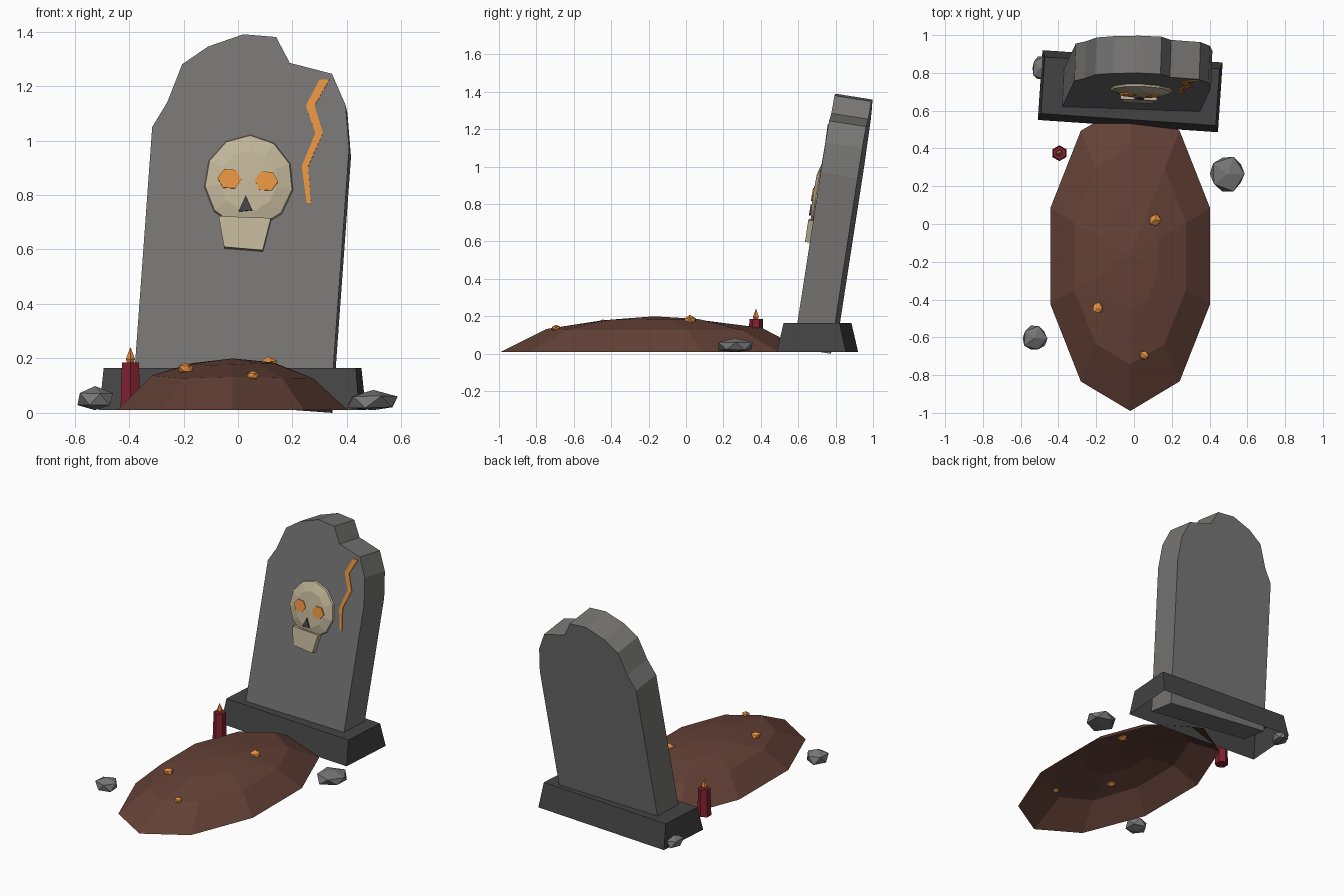
import bpy, bmesh, math, random
from mathutils import Vector

random.seed(4)
cube = bpy.data.objects.get("Cube")
if cube:
    bpy.data.objects.remove(cube)


def material(name, *rgb):
    lin = [((c / 255 + 0.055) / 1.055) ** 2.4 for c in rgb] + [1]
    m = bpy.data.materials.new(name)
    m.use_nodes = True
    m.diffuse_color = lin
    m.node_tree.nodes["Principled BSDF"].inputs["Base Color"].default_value = lin
    return m


STONE = material("grey stone", 118, 117, 116)
DARK = material("dark stone", 68, 68, 68)
ROCK = material("rock grey", 118, 118, 119)
DIRT = material("brown dirt", 100, 65, 55)
BONE = material("bone", 192, 180, 152)
GLOW = material("glowing orange", 230, 146, 64)
WAX = material("dark red wax", 130, 34, 48)


def finish(name, bm, mat):
    bmesh.ops.recalc_face_normals(bm, faces=bm.faces)
    me = bpy.data.meshes.new(name)
    bm.to_mesh(me)
    bm.free()
    me.materials.append(mat)
    ob = bpy.data.objects.new(name, me)
    bpy.context.collection.objects.link(ob)
    return ob


def loft(name, rings, mat, cap_start=True, cap_end=True):
    """Skin a list of equally long point rings; a one-point ring makes a tip."""
    bm = bmesh.new()
    vs = [[bm.verts.new(p) for p in r] for r in rings]
    for a, b in zip(vs, vs[1:]):
        n = len(a)
        for i in range(n):
            j = (i + 1) % n
            if len(b) == 1:
                bm.faces.new((a[i], a[j], b[0]))
            else:
                bm.faces.new((a[i], a[j], b[j], b[i]))
    if cap_start:
        bm.faces.new(vs[0])
    if cap_end and len(vs[-1]) > 1:
        bm.faces.new(vs[-1])
    return finish(name, bm, mat)


def ngon(n, cx, cy, rx, ry, start=-90):
    angles = [math.radians(start + 360 * i / n) for i in range(n)]
    return [(cx + rx * math.cos(a), cy + ry * math.sin(a)) for a in angles]


# Plane of the leaning headstone's front; depth runs back into the stone
BACK = Vector((0.035, 1, -0.157)).normalized()


def on_stone(pts, depth):
    return [Vector((x, 0.582 - 0.035 * x + 0.157 * z, z)) + BACK * depth for x, z in pts]


def slab(name, pts, near, far, mat):
    return loft(name, [on_stone(pts, far), on_stone(pts, near)], mat)


# Headstone with a broken shoulder
outline = [(-0.385, 0.084), (-0.315, 1.05), (-0.26, 1.14), (-0.205, 1.28),
           (-0.11, 1.345), (0.02, 1.39), (0.14, 1.38), (0.19, 1.285),
           (0.345, 1.245), (0.395, 1.13), (0.408, 0.97), (0.34, 0.031)]
slab("headstone", outline, 0, 0.2, STONE)

# Glowing crack, tapering downward
path = [(0.318, 1.224), (0.265, 1.127), (0.298, 1.027), (0.246, 0.905), (0.26, 0.77)]
half = [0.018, 0.016, 0.014, 0.012, 0.008]
edge = [(x - w, z) for (x, z), w in zip(path, half)]
edge += [(x + w, z) for (x, z), w in reversed(list(zip(path, half)))]
slab("crack", edge, -0.005, 0.003, GLOW)

# Skull relief
rings = [on_stone(ngon(11, 0.04, 0.848, 0.166 * s, 0.174 * s, 88), d)
         for s, d in ((1, 0.004), (0.97, -0.012), (0.64, -0.03))]
loft("skull", rings + [on_stone([(0.04, 0.848)], -0.034)], BONE)
jaw = [(-0.07, 0.717), (0.122, 0.71), (0.092, 0.592), (-0.05, 0.604)]
slab("jaw", jaw, -0.036, 0.004, BONE)
for side, ex, ez in (("right", -0.03, 0.854), ("left", 0.105, 0.846)):
    slab(side + "_eye", ngon(6, ex, ez, 0.044, 0.039, -4), -0.037, -0.028, GLOW)
slab("nose", [(0.03, 0.793), (0.003, 0.734), (0.054, 0.739)], -0.039, -0.03, DARK)

# Plinth, open underneath
yaw = math.radians(-3.9)


def plinth_ring(hw, hd, z):
    return [(-0.02 + x * math.cos(yaw) - y * math.sin(yaw),
             0.703 + x * math.sin(yaw) + y * math.cos(yaw), z)
            for x, y in ((-hw, -hd), (hw, -hd), (hw, hd), (-hw, hd))]


loft("plinth", [plinth_ring(0.478, 0.185, 0.01), plinth_ring(0.464, 0.15, 0.165)],
     DARK, cap_start=False)

# Grave mound, a faceted shell
levels = ((1, 0.01), (0.7, 0.132), (0.35, 0.18))
rings = []
for s, z in levels:
    wobble = 0.008 if s < 1 else 0
    rings.append([(x, y, z + random.uniform(-wobble, wobble))
                  for x, y in ngon(10, -0.02, -0.17, 0.445 * s, 0.82 * s)])
loft("grave_mound", rings + [[(-0.02, -0.17, 0.2)]], DIRT, cap_start=False)


# Candle
def level(n, r, z):
    return [(x, y, z) for x, y in ngon(n, -0.395, 0.375, r, r)]


loft("candle", [level(6, 0.042, 0.01), level(6, 0.036, 0.185)], WAX)
loft("candle_flame", [level(5, 0.012, 0.183), level(5, 0.018, 0.197),
                      [(-0.395, 0.375, 0.242)]], GLOW)


# Rocks and embers: jittered low-poly lumps
def lump(name, centre, size, mat, jitter):
    bm = bmesh.new()
    bmesh.ops.create_icosphere(bm, subdivisions=1, radius=1)
    for v in bm.verts:
        v.co *= random.uniform(1 - jitter, 1 + jitter)
        v.co = Vector(c + s * k for c, s, k in zip(centre, size, v.co))
        v.co.z = max(v.co.z, 0.01)
    finish(name, bm, mat)


lump("rock_left", (0.497, 0.265, 0.04), (0.1, 0.1, 0.045), ROCK, 0.1)
lump("rock_right", (-0.525, -0.605, 0.05), (0.075, 0.075, 0.05), ROCK, 0.1)
lump("rock_back", (-0.495, 0.825, 0.035), (0.05, 0.07, 0.042), ROCK, 0.1)
for i, (x, y, z, r) in enumerate(((0.11, 0.02, 0.177, 0.036),
                                  (-0.192, -0.445, 0.162, 0.031),
                                  (0.055, -0.695, 0.137, 0.027))):
    lump("ember_%d" % (i + 1), (x, y, z), (r, r, r * 0.75), GLOW, 0.15)
